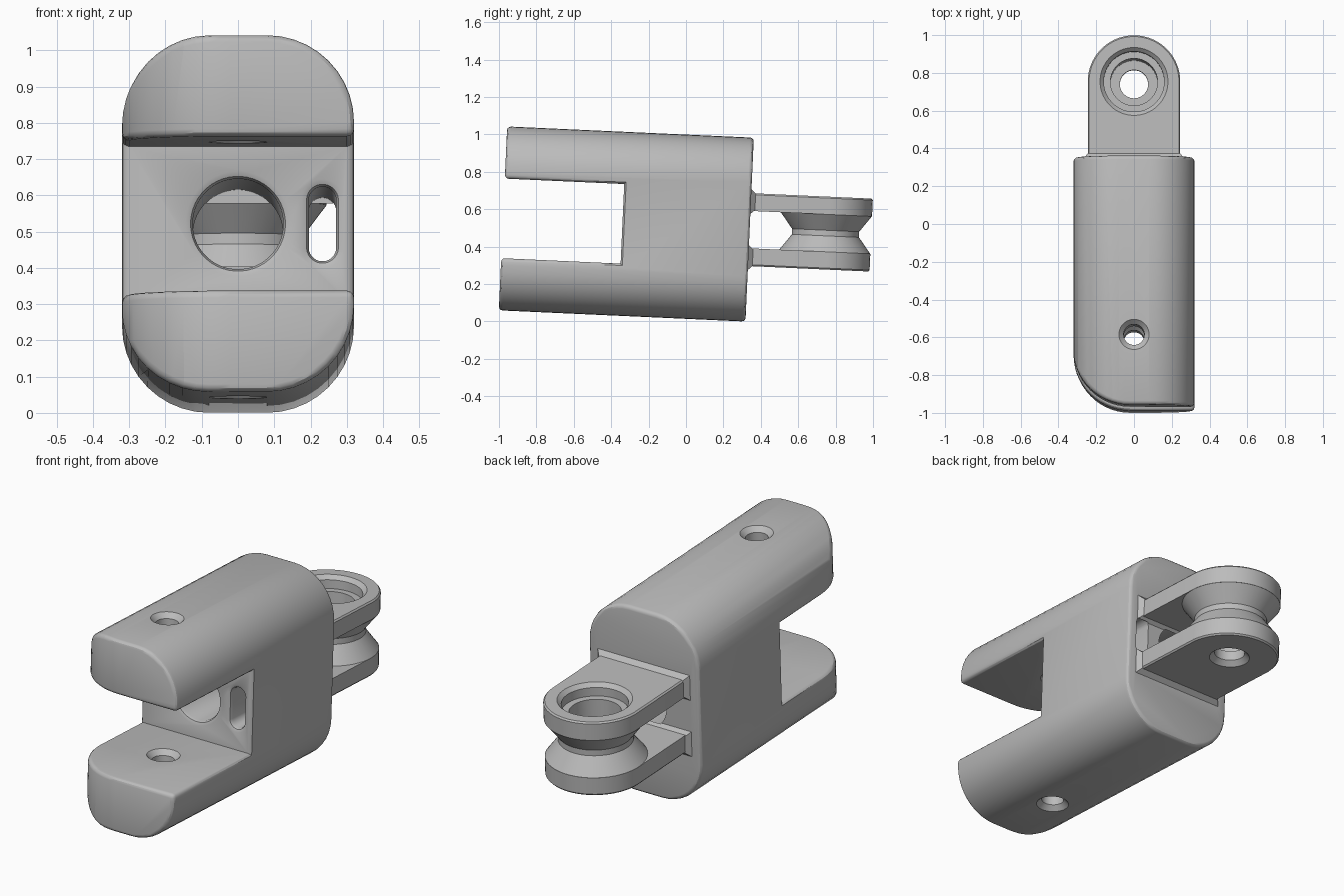
import bpy, bmesh, math
from mathutils import Matrix, Vector

if "Cube" in bpy.data.objects:
    bpy.data.objects.remove(bpy.data.objects["Cube"])

grey = bpy.data.materials.new("matte grey")
grey.diffuse_color = (0.5, 0.5, 0.5, 1)
grey.use_nodes = True
grey.node_tree.nodes["Principled BSDF"].inputs["Base Color"].default_value = grey.diffuse_color


def make(name, bm):
    bmesh.ops.recalc_face_normals(bm, faces=bm.faces)
    mesh = bpy.data.meshes.new(name)
    bm.to_mesh(mesh)
    bm.free()
    mesh.materials.append(grey)
    ob = bpy.data.objects.new(name, mesh)
    bpy.context.collection.objects.link(ob)
    return ob


def loft(name, levels, axis, centre=(0, 0, 0), half=0.0, segs=48):
    """Stack of circles (or slots of half length `half`) given as (radius, height)."""
    bm = bmesh.new()
    rings = []
    for r, h in levels:
        ring = []
        for i in range(segs):
            t = 2 * math.pi * (i + 0.5) / segs
            a = r * math.cos(t)
            b = r * math.sin(t) + math.copysign(half, math.sin(t))
            p = (a, b, h) if axis == 'z' else (a, h, b)
            ring.append(bm.verts.new(Vector(p) + Vector(centre)))
        rings.append(ring)
    for lo, hi in zip(rings, rings[1:]):
        for i in range(segs):
            j = (i + 1) % segs
            bm.faces.new((lo[i], lo[j], hi[j], hi[i]))
    bm.faces.new(rings[0])
    bm.faces.new(rings[-1])
    return make(name, bm)


def prism(name, outline, axis, lo, hi):
    bm = bmesh.new()
    face = bm.faces.new([bm.verts.new((a, b, lo) if axis == 'z' else (a, lo, b)) for a, b in outline])
    new = bmesh.ops.extrude_face_region(bm, geom=[face])["geom"]
    d = hi - lo
    bmesh.ops.translate(bm, verts=[v for v in new if isinstance(v, bmesh.types.BMVert)],
                        vec=(0, 0, d) if axis == 'z' else (0, d, 0))
    return make(name, bm)


def box(name, x, y0, y1, z0, z1):
    return prism(name, [(-x, y0), (x, y0), (x, y1), (-x, y1)], 'z', z0, z1)


def combine(ob, other, op):
    bpy.context.view_layer.objects.active = ob
    mod = ob.modifiers.new(op, 'BOOLEAN')
    mod.operation, mod.object, mod.solver = op, other, 'EXACT'
    bpy.ops.object.modifier_apply(modifier=mod.name)
    bpy.data.objects.remove(other)


def arc(cx, cy, r, a0, a1, n=10):
    return [(cx + r * math.cos(math.radians(a0 + (a1 - a0) * i / n)),
             cy + r * math.sin(math.radians(a0 + (a1 - a0) * i / n))) for i in range(n + 1)]


# Body: rounded section drawn along y
W, H, R = 0.32, 0.492, 0.24
section = []
for k, (sx, sz) in enumerate([(1, 1), (-1, 1), (-1, -1), (1, -1)]):
    section += arc(sx * (W - R), sz * (H - R), R, 90 * k, 90 * k + 90)
body = prism("clevis_body", section, 'y', -0.66, 0.66)

# Slot between the prongs, and the one rounded front corner
combine(body, box("slot_cutter", 0.5, -1, -0.021, -0.213, 0.213), 'DIFFERENCE')
corner = [(-0.5, -0.36)] + arc(-0.02, -0.36, 0.3, 180, 270, 14) + [(-0.02, -0.8), (-0.5, -0.8)]
combine(body, prism("corner_cutter", corner, 'z', -1, 1), 'DIFFERENCE')

# Round over the outer edges of the body
bm = bmesh.new()
bm.from_mesh(body.data)
bmesh.ops.remove_doubles(bm, verts=bm.verts, dist=0.0005)
edges = [e for e in bm.edges if e.is_manifold and e.is_convex and e.calc_face_angle() > math.radians(35)]
bmesh.ops.bevel(bm, geom=edges, offset=0.02, offset_type='OFFSET', segments=3, profile=0.5,
                affect='EDGES', clamp_overlap=False)
bm.to_mesh(body.data)
bm.free()

# Rear lugs with flared roots
C = 1.066
for s in (1, -1):
    levels = [(0.245, s * 0.1), (0.245, s * 0.187), (0.238, s * 0.195)]
    combine(body, loft("lug", levels, 'z', (0, C - 0.25, 0), 0.25), 'UNION')
    root = box("lug_root", 0.285, 0.64, 0.685, s * 0.065, s * 0.235)
    for v in root.data.vertices:
        if v.co.y > 0.66:
            v.co.x *= 0.243 / 0.285
            v.co.z = s * (0.15 + (0.043 if abs(v.co.z) > 0.15 else -0.043))
    combine(body, root, 'UNION')

# Waisted hub joining the lugs
hub = [(0.244, -0.12), (0.244, -0.1), (0.18, -0.015), (0.18, 0.015), (0.244, 0.1), (0.244, 0.12)]
combine(body, loft("hub", hub, 'z', (0, C, 0)), 'UNION')

# Stepped bore through the hub
bore = [(0.1, -0.21), (0.1, -0.195), (0.075, -0.17), (0.075, -0.12), (0.125, -0.12), (0.125, 0.13),
        (0.16, 0.13), (0.16, 0.175), (0.18, 0.195), (0.18, 0.21)]
combine(body, loft("bore_cutter", bore, 'z', (0, C, 0)), 'DIFFERENCE')

# Round passage and side slot through the body, with softened mouths
def mouth(r):
    return [(r + 0.02, -0.03), (r + 0.02, -0.021), (r + 0.006, -0.015), (r, 0.0), (r, 0.664)]

combine(body, loft("passage_cutter", mouth(0.125), 'y'), 'DIFFERENCE')
combine(body, loft("side_slot_cutter", mouth(0.038), 'y', (0.233, 0, 0), 0.065, 32), 'DIFFERENCE')

# Pin holes through both prongs, countersunk on each face
for s in (1, -1):
    pin = [(0.08, s * 0.2), (0.08, s * 0.213), (0.055, s * 0.238),
           (0.055, s * 0.467), (0.08, s * 0.492), (0.08, s * 0.51)]
    combine(body, loft("pin_cutter", pin, 'z', (0, -0.288, 0), 0, 32), 'DIFFERENCE')

# Slight nose-up tilt and final placing
body.data.transform(Matrix.Translation((0, -0.319, 0.521)) @ Matrix.Rotation(math.radians(-2.6), 4, 'X'))
bpy.context.view_layer.objects.active = body
body.select_set(True)
bpy.ops.object.shade_smooth_by_angle(angle=math.radians(30))
